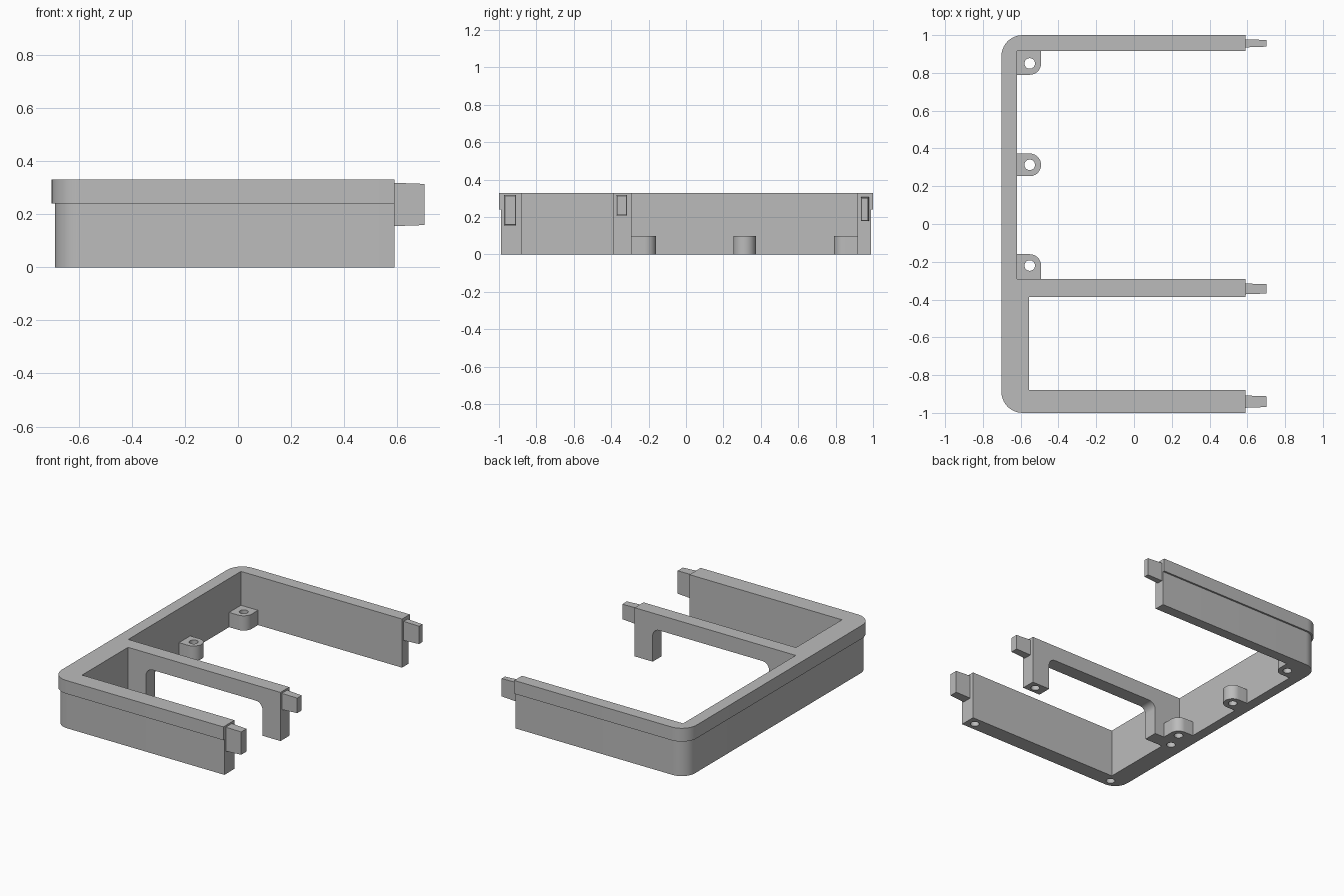
import bpy
import bmesh
import math

cube = bpy.data.objects.get("Cube")
if cube:
    bpy.data.objects.remove(cube, do_unlink=True)

grey = bpy.data.materials.new("plain grey")
grey.use_nodes = True
COLOUR = (0.5, 0.5, 0.5, 1)
grey.diffuse_color = COLOUR
grey.node_tree.nodes["Principled BSDF"].inputs["Base Color"].default_value = COLOUR


def outline(corners, segs=10):
    """Turn (x, y, radius) corners into points, with arcs at right angles."""
    pts = []
    for i, (x, y, r) in enumerate(corners):
        if not r:
            pts.append((x, y))
            continue
        px, py, _ = corners[i - 1]
        nx, ny, _ = corners[(i + 1) % len(corners)]
        a, b = math.hypot(px - x, py - y), math.hypot(nx - x, ny - y)
        ux, uy = (px - x) / a, (py - y) / a
        vx, vy = (nx - x) / b, (ny - y) / b
        for k in range(segs + 1):
            t = math.pi / 2 * k / segs
            s, c = r * (1 - math.sin(t)), r * (1 - math.cos(t))
            pts.append((x + ux * s + vx * c, y + uy * s + vy * c))
    return pts


def loft(name, rings, place=lambda u, v, w: (u, v, w)):
    """Skin matching outlines given as (points, level)."""
    bm = bmesh.new()
    loops = [[bm.verts.new(place(u, v, w)) for u, v in pts] for pts, w in rings]
    n = len(loops[0])
    bm.faces.new(loops[0])
    bm.faces.new(loops[-1])
    for lo, hi in zip(loops, loops[1:]):
        for i in range(n):
            j = (i + 1) % n
            bm.faces.new((lo[i], lo[j], hi[j], hi[i]))
    bmesh.ops.remove_doubles(bm, verts=bm.verts[:], dist=1e-5)
    bmesh.ops.recalc_face_normals(bm, faces=bm.faces[:])
    mesh = bpy.data.meshes.new(name)
    bm.to_mesh(mesh)
    bm.free()
    mesh.materials.append(grey)
    obj = bpy.data.objects.new(name, mesh)
    bpy.context.collection.objects.link(obj)
    return obj


def select(obj):
    bpy.ops.object.select_all(action="DESELECT")
    obj.select_set(True)
    bpy.context.view_layer.objects.active = obj


def cut(obj, cutter):
    cutter.hide_render = True
    mod = obj.modifiers.new("cut", "BOOLEAN")
    mod.operation = "DIFFERENCE"
    mod.solver = "EXACT"
    mod.object = cutter
    select(obj)
    bpy.ops.object.modifier_apply(modifier=mod.name)
    bpy.data.objects.remove(cutter, do_unlink=True)


def drill(obj, x, y, top, r=0.028):
    ring = [(x + r * math.cos(k * math.tau / 24), y + r * math.sin(k * math.tau / 24))
            for k in range(24)]
    cut(obj, loft("hole_cutter", [(ring, -0.1), (ring, top)]))


def finish(obj):
    select(obj)
    bpy.ops.object.shade_smooth_by_angle(angle=math.radians(30))


END = 0.59            # open ends of the three arms
LIP, TOP = 0.24, 0.33


def frame_outline(grow):
    x, y, r = -0.69 - grow, 0.988 + grow, 0.1 + grow
    return outline([
        (END, -y, 0), (END, -0.88, 0), (-0.555, -0.88, 0), (-0.555, -0.387, 0),
        (END, -0.387, 0), (END, -0.292, 0), (-0.62, -0.292, 0), (-0.62, 0.917, 0),
        (END, 0.917, 0), (END, y, 0), (x, y, r), (x, -y, r)])


# Frame of three arms with an overhanging upper lip
inner, outer = frame_outline(0), frame_outline(0.012)
frame = loft("frame", [(inner, 0), (inner, LIP), (outer, LIP), (outer, TOP)])

# Opening beneath the middle arm
arch = outline([(-0.42, -0.1, 0), (0.455, -0.1, 0), (0.455, 0.225, 0.05), (-0.42, 0.225, 0.05)])
cut(frame, loft("arch_cutter", [(arch, -0.45), (arch, -0.22)], lambda u, v, w: (u, w, v)))

# Screw holes in the underside
for x in (-0.59, 0.53):
    for y in (-0.935, -0.34):
        drill(frame, x, y, 0.15)
finish(frame)

# Screw bosses: y range, and corner radii at the low and high y sides
BOSSES = {
    "back_boss": (0.79, 0.917, 0.06, 0, 0.85),
    "middle_boss": (0.253, 0.373, 0.0599, 0.0599, 0.313),
    "front_boss": (-0.292, -0.16, 0, 0.06, -0.22),
}
for name, (y0, y1, r0, r1, hole) in BOSSES.items():
    pts = outline([(-0.62, y0, 0), (-0.492, y0, r0), (-0.492, y1, r1), (-0.62, y1, 0)])
    boss = loft(name, [(pts, 0), (pts, 0.1)])
    drill(boss, -0.552, hole, 0.2)
    finish(boss)

# Slightly tapered tabs on the arm ends: y and z ranges
TABS = {
    "front_tab": (-0.973, -0.908, 0.155, 0.318),
    "middle_tab": (-0.372, -0.315, 0.208, 0.318),
    "back_tab": (0.935, 0.978, 0.178, 0.307),
}
for name, (y0, y1, z0, z1) in TABS.items():
    def section(t):
        return [(y0 + t, z0 + t), (y1 - t, z0 + t), (y1 - t, z1 - t), (y0 + t, z1 - t)]
    loft(name, [(section(0), END), (section(0.004), 0.702)], lambda u, v, w: (w, u, v))
